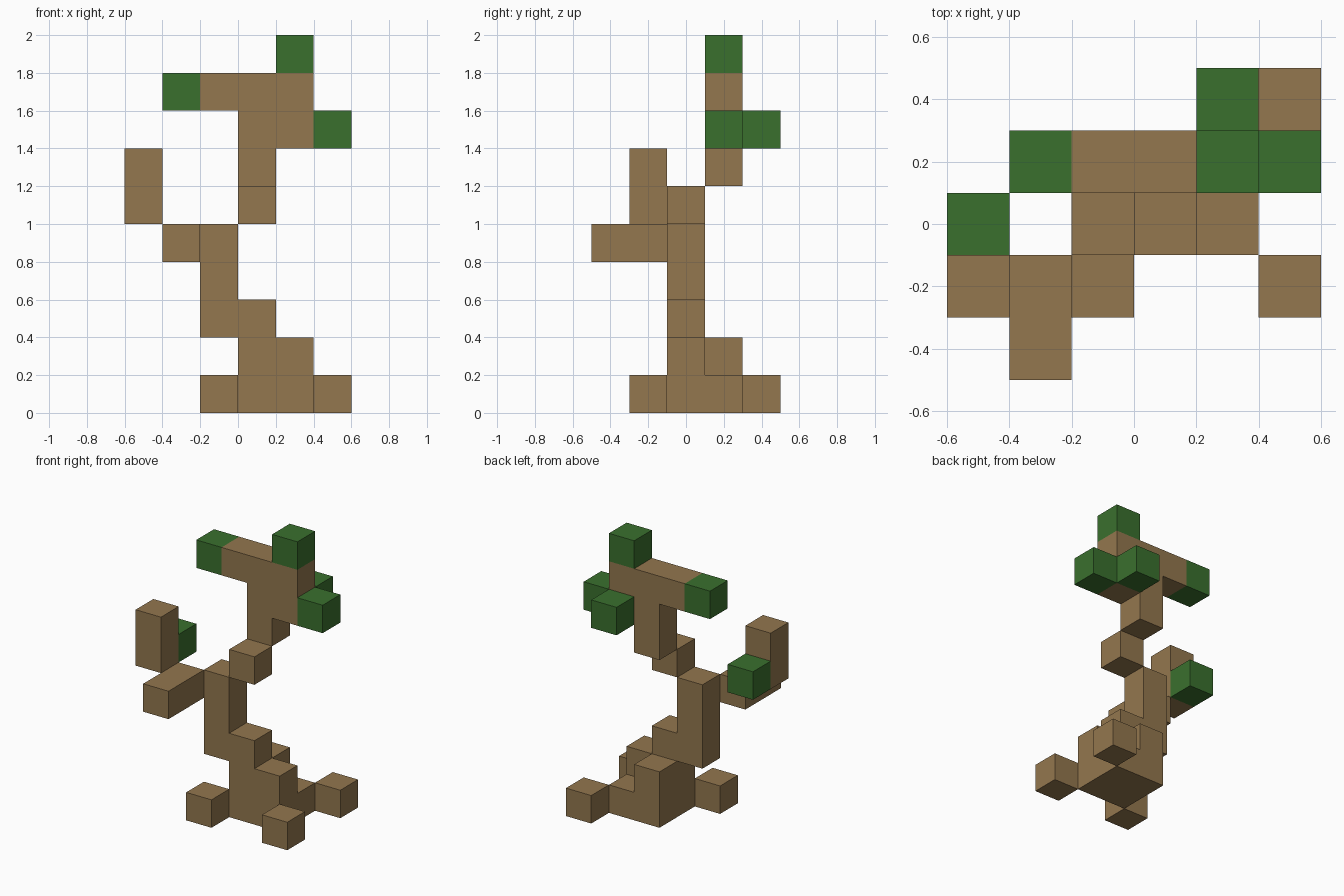
import bpy
import bmesh
from mathutils import Vector

cube = bpy.data.objects.get("Cube")
if cube:
    bpy.data.objects.remove(cube, do_unlink=True)

CELL = 0.2
ORIGIN = Vector((-0.6, -0.5, 0.0))
AXES = [Vector(a) for a in ((1, 0, 0), (0, 1, 0), (0, 0, 1))]


def make_material(name, colour):
    mat = bpy.data.materials.new(name)
    mat.use_nodes = True
    mat.diffuse_color = (*colour, 1)
    mat.node_tree.nodes["Principled BSDF"].inputs["Base Color"].default_value = (*colour, 1)
    return mat


bark = make_material("bark brown", (0.292, 0.184, 0.077))
leaf = make_material("leaf green", (0.042, 0.162, 0.027))


def bar(start, size=(1, 1, 1)):
    """Grid cells filled by a block with the given corner cell and size."""
    return {tuple(s + d for s, d in zip(start, (i, j, k)))
            for i in range(size[0]) for j in range(size[1]) for k in range(size[2])}


# Each part is a set of blocks on the grid
parts = {
    "root_base": (bark, bar((3, 2, 0), (2, 2, 1)) | bar((3, 2, 1), (2, 1, 1)) | bar((3, 3, 1))),
    "root_front_right": (bark, bar((2, 1, 0))),
    "root_front_left": (bark, bar((5, 1, 0))),
    "root_back_left": (bark, bar((5, 4, 0))),
    "lower_trunk": (bark, bar((2, 2, 2), (2, 1, 1)) | bar((2, 2, 3), (1, 1, 2))),
    "middle_trunk": (bark, bar((3, 2, 5))),
    "upper_trunk": (bark, bar((3, 3, 6), (1, 1, 2)) | bar((4, 3, 7))),
    "crown_branch": (bark, bar((2, 3, 8), (3, 1, 1))),
    "side_branch": (bark, bar((1, 0, 4), (1, 2, 1))),
    "side_branch_tip": (bark, bar((0, 1, 5), (1, 1, 2))),
    "leaf_side": (leaf, bar((0, 2, 5))),
    "leaf_right": (leaf, bar((1, 3, 8))),
    "leaf_top": (leaf, bar((4, 3, 9))),
    "leaf_left": (leaf, bar((5, 3, 7))),
    "leaf_back": (leaf, bar((4, 4, 7))),
}
filled = set().union(*(cells for _, cells in parts.values()))


def build_part(name, mat, cells):
    """Skin the exposed sides of the cells and merge flat areas."""
    bm = bmesh.new()
    for cell in sorted(cells):
        centre = Vector(cell) + Vector((0.5, 0.5, 0.5))
        for n in range(3):
            u, v = AXES[(n + 1) % 3] / 2, AXES[(n + 2) % 3] / 2
            for side in (-1, 1):
                normal = AXES[n] * side
                if tuple(int(c) for c in Vector(cell) + normal) in filled:
                    continue
                mid = centre + normal / 2
                corners = [mid - u - v, mid + u - v, mid + u + v, mid - u + v]
                if side < 0:
                    corners.reverse()
                bm.faces.new([bm.verts.new(ORIGIN + c * CELL) for c in corners])
    bmesh.ops.remove_doubles(bm, verts=bm.verts[:], dist=0.001)
    bmesh.ops.dissolve_limit(bm, angle_limit=0.01, verts=bm.verts[:], edges=bm.edges[:])
    mesh = bpy.data.meshes.new(name)
    bm.to_mesh(mesh)
    bm.free()
    mesh.materials.append(mat)
    bpy.context.collection.objects.link(bpy.data.objects.new(name, mesh))


for part_name, (material, part_cells) in parts.items():
    build_part(part_name, material, part_cells)
